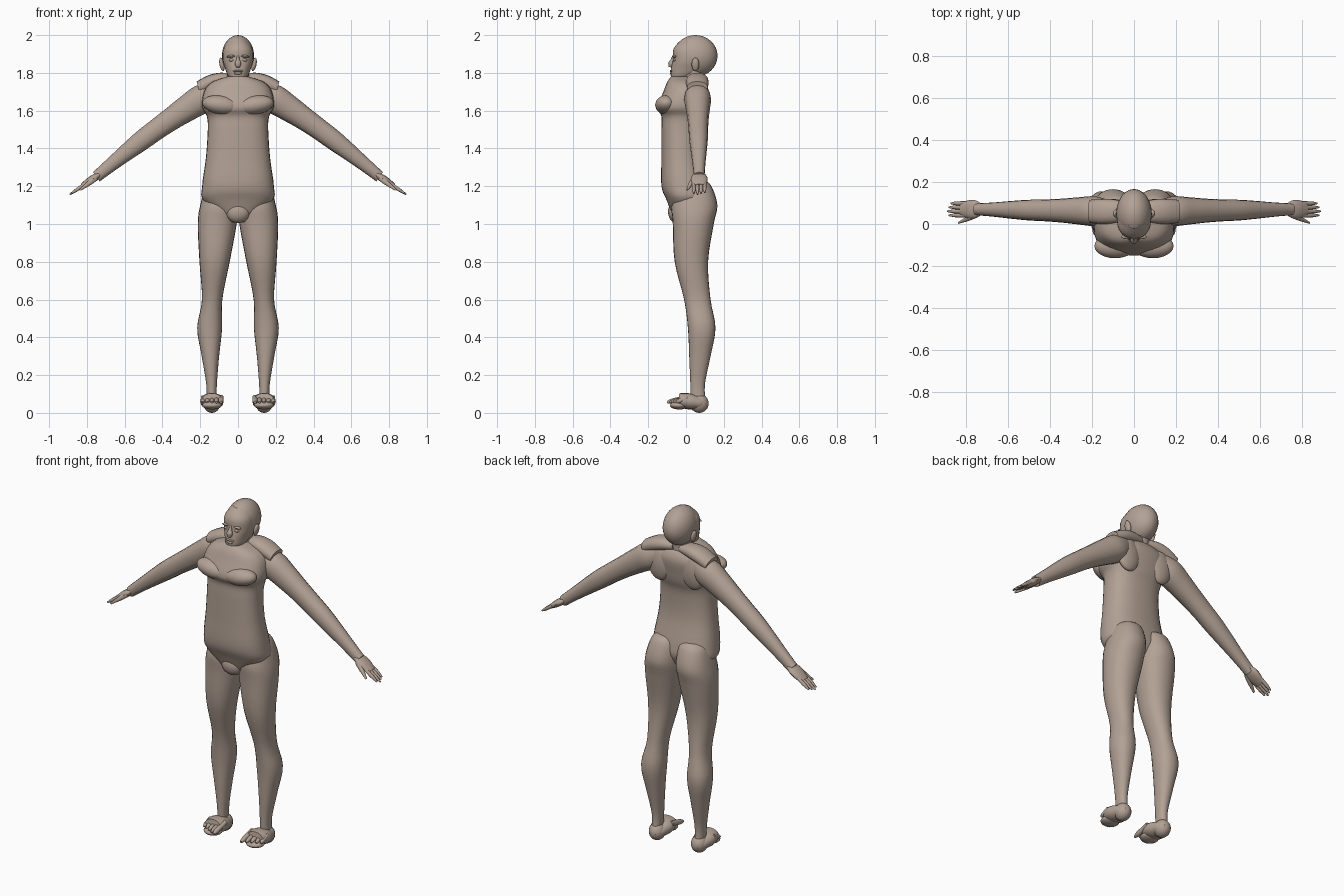
import bpy, bmesh, math
from mathutils import Vector

cube = bpy.data.objects.get("Cube")
if cube:
    bpy.data.objects.remove(cube)

skin = bpy.data.materials.new("warm_skin")
skin.use_nodes = True
skin.diffuse_color = (.45, .36, .3, 1)
skin.node_tree.nodes["Principled BSDF"].inputs["Base Color"].default_value = skin.diffuse_color

X, Y = Vector((1, 0, 0)), Vector((0, 1, 0))
parts = []


def finish(name, bm):
    bmesh.ops.recalc_face_normals(bm, faces=bm.faces)
    mesh = bpy.data.meshes.new(name)
    bm.to_mesh(mesh)
    bm.free()
    mesh.materials.append(skin)
    part = bpy.data.objects.new(name, mesh)
    bpy.context.collection.objects.link(part)
    parts.append(part)
    return part


def blend(before, start, end, after, t):
    """Smooth curve between two neighbouring values."""
    slope_in, slope_out = (end - before) / 2, (after - start) / 2
    ease = t * t * (3 - 2 * t)
    return (start + (end - start) * ease
            + slope_in * t * (1 - t) ** 2 - slope_out * t * t * (1 - t))


def refine(rings, steps):
    """Add in-between rings along a smooth curve."""
    result, last = [], len(rings) - 1
    for i in range(last):
        around = rings[max(i - 1, 0)], rings[i], rings[i + 1], rings[min(i + 2, last)]
        for j in range(steps):
            result.append([blend(*values, j / steps) for values in zip(*around)])
    return result + [rings[last]]


def loft(name, rings, wide_axis, deep_axis, sides=20, steps=4, squareness=1.1):
    """Skin rounded rings; each ring is x, y, z, half width, half depth."""
    bm = bmesh.new()
    loops = []
    for x, y, z, wide, deep in refine(rings, steps):
        loop = []
        for k in range(sides):
            angle = math.tau * k / sides
            c, s = math.cos(angle), math.sin(angle)
            c = math.copysign(abs(c) ** (1 / squareness), c)
            s = math.copysign(abs(s) ** (1 / squareness), s)
            loop.append(bm.verts.new(Vector((x, y, z)) + wide_axis * c * wide + deep_axis * s * deep))
        loops.append(loop)
    for low, high in zip(loops, loops[1:]):
        for k in range(sides):
            bm.faces.new((low[k - 1], low[k], high[k], high[k - 1]))
    bm.faces.new(loops[0])
    bm.faces.new(loops[-1])
    return finish(name, bm)


def ring(z, wide, front, back, x=0):
    """Level cross-section from its half width and its front and back."""
    return [x, (front + back) / 2, z, wide, (back - front) / 2]


def limb(name, start, end, radii, across=Y, flat=1, bow=0, sides=16):
    """Tapering tube with evenly spaced radii; bow lifts its middle."""
    start, end = Vector(start), Vector(end)
    other = (end - start).normalized().cross(across).normalized()
    rings = []
    for i, radius in enumerate(radii):
        t = i / (len(radii) - 1)
        centre = start.lerp(end, t)
        centre.z += bow * math.sin(math.pi * t)
        rings.append([*centre, radius, radius * flat])
    return loft(name, rings, across, other, sides)


def blob(name, at, size, tilt=0):
    bm = bmesh.new()
    bmesh.ops.create_uvsphere(bm, u_segments=24, v_segments=16, radius=1)
    part = finish(name, bm)
    part.location, part.scale, part.rotation_euler.y = at, size, tilt
    return part


# Torso
loft("torso", [
    ring(z=1.01, wide=.04, front=-.06, back=.04),
    ring(z=1.12, wide=.18, front=-.1, back=.11),
    ring(z=1.2, wide=.19, front=-.13, back=.11),
    ring(z=1.35, wide=.17, front=-.13, back=.08),
    ring(z=1.5, wide=.16, front=-.13, back=.08),
    ring(z=1.57, wide=.165, front=-.13, back=.1),
    ring(z=1.62, wide=.19, front=-.15, back=.11),
    ring(z=1.7, wide=.18, front=-.12, back=.12),
    ring(z=1.75, wide=.14, front=-.1, back=.1),
    ring(z=1.78, wide=.06, front=-.08, back=.06),
], X, Y, sides=32, squareness=1.25)
blob("groin", at=(0, -.05, 1.065), size=(.065, .045, .06))

# Neck, skull and face
limb("neck", start=(0, .03, 1.7), end=(0, .04, 1.86), radii=(.07, .06, .06), across=X)
blob("skull", at=(0, .05, 1.89), size=(.085, .117, .11))
loft("face", [
    ring(z=1.755, wide=.02, front=-.07, back=-.03),
    ring(z=1.78, wide=.05, front=-.08, back=.04),
    ring(z=1.82, wide=.067, front=-.08, back=.1),
    ring(z=1.87, wide=.08, front=-.07, back=.1),
    ring(z=1.93, wide=.075, front=-.065, back=.1),
    ring(z=1.98, wide=.04, front=-.02, back=.1),
], X, Y, sides=28)
limb("nose", start=(0, -.067, 1.89), end=(0, -.082, 1.83), radii=(.006, .009, .017, .01), across=X)
blob("upper_lip", at=(0, -.077, 1.81), size=(.026, .009, .006))
blob("lower_lip", at=(0, -.077, 1.798), size=(.022, .009, .007))
blob("chin", at=(0, -.066, 1.77), size=(.026, .017, .014))

for side, s in (("left", 1), ("right", -1)):
    # Eyes, brows and ears
    blob(side + "_eye", at=(s * .033, -.06, 1.868), size=(.016, .009, .008))
    blob(side + "_brow", at=(s * .034, -.06, 1.888), size=(.026, .012, .007), tilt=s * .1)
    blob(side + "_ear", at=(s * .085, .05, 1.845), size=(.013, .02, .036), tilt=s * .2)

    # Chest and shoulder masses
    blob(side + "_pectoral", at=(s * .09, -.105, 1.63), size=(.1, .058, .05), tilt=-s * .15)
    blob(side + "_shoulder_blade", at=(s * .11, .085, 1.65), size=(.075, .035, .1))
    limb(side + "_trapezius", start=(s * .02, .06, 1.77), end=(s * .21, .06, 1.72),
         radii=(.04, .055, .06, .055), flat=.65, bow=.015)

    # Leg, with the buttock as its upper back
    loft(side + "_leg", [
        ring(z=1.23, x=s * .085, wide=.05, front=0, back=.1),
        ring(z=1.2, x=s * .09, wide=.08, front=-.04, back=.135),
        ring(z=1.1, x=s * .1, wide=.1, front=-.075, back=.166),
        ring(z=1, x=s * .11, wide=.103, front=-.07, back=.147),
        ring(z=.8, x=s * .124, wide=.08, front=-.06, back=.117),
        ring(z=.6, x=s * .137, wide=.054, front=-.01, back=.13),
        ring(z=.45, x=s * .15, wide=.066, front=.01, back=.156),
        ring(z=.3, x=s * .146, wide=.046, front=.017, back=.13),
        ring(z=.15, x=s * .14, wide=.028, front=.023, back=.1),
        ring(z=.05, x=s * .14, wide=.026, front=.025, back=.105),
    ], X, Y, sides=24)

    # Foot and toes
    middle = s * .138
    blob(side + "_heel", at=(middle, .07, .05), size=(.045, .05, .05))
    limb(side + "_foot", start=(middle, .115, .045), end=(middle, -.04, .07),
         radii=(.02, .045, .055, .062, .06, .05), across=X, flat=.68)
    blob(side + "_ball_of_foot", at=(middle, -.035, .04), size=(.052, .05, .022))
    for i in range(5):
        x = s * (.09 + .024 * i)
        thick = .011 if i else .014
        limb(f"{side}_toe_{i + 1}", start=(x, .01, .083), end=(x, .012 * i - .1, .056),
             radii=(thick, thick, thick, thick, thick / 2), across=X, sides=10)

    # Arm
    limb(side + "_arm", start=(s * .1, .06, 1.72), end=(s * .75, .07, 1.25),
         radii=(.04, .07, .065, .057, .052, .049, .042, .034, .028), flat=1.08, bow=.02)

    # Hand
    wrist, knuckles = Vector((s * .73, .07, 1.265)), Vector((s * .825, .07, 1.2))
    limb(side + "_palm", wrist, knuckles, radii=(.028, .042, .045, .04, .03), flat=.45)
    for i in range(4):
        base = knuckles + Vector((-s * .02, .019 * (i - 1.5), .014))
        reach = .085 - .008 * abs(i - 1)
        limb(f"{side}_finger_{i + 1}", base, base + Vector((s * reach, 0, -.68 * reach)),
             radii=(.01, .01, .009, .004), sides=10)
    limb(side + "_thumb", start=(s * .75, .045, 1.245), end=(s * .836, .006, 1.18),
         radii=(.015, .014, .01, .005), sides=10)

# Smooth shading with crisp folds
bpy.ops.object.select_all(action='DESELECT')
for part in parts:
    part.select_set(True)
bpy.context.view_layer.objects.active = parts[0]
bpy.ops.object.shade_smooth_by_angle(angle=math.radians(40))
